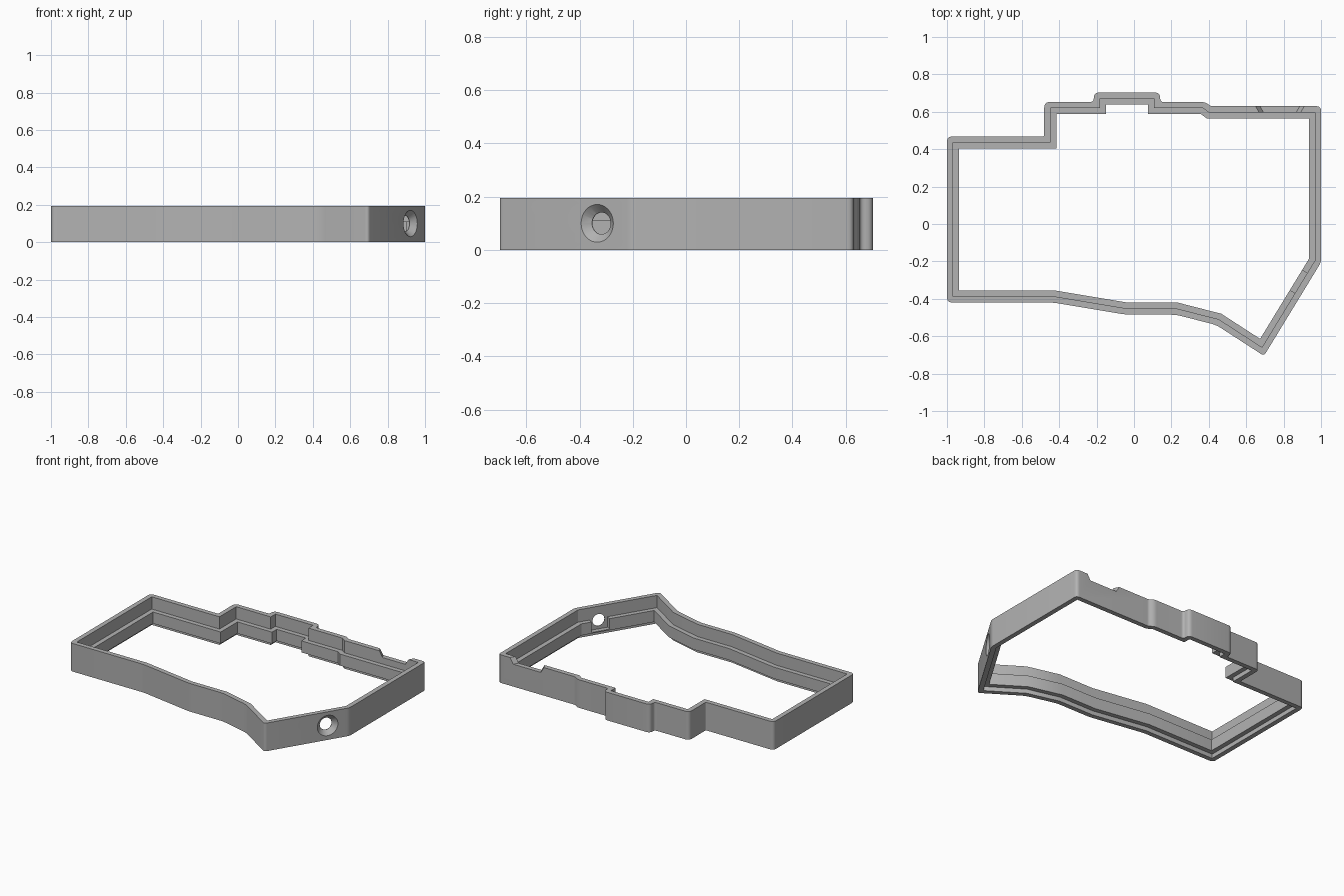
import bpy, bmesh, math
from mathutils import Vector, Matrix

if "Cube" in bpy.data.objects:
    bpy.data.objects.remove(bpy.data.objects["Cube"], do_unlink=True)

HEIGHT, WALL, LIP = 0.195, 0.033, 0.065

grey = bpy.data.materials.new("case grey")
grey.use_nodes = True
grey.diffuse_color = (0.45, 0.45, 0.45, 1)
grey.node_tree.nodes["Principled BSDF"].inputs["Base Color"].default_value = grey.diffuse_color

# Outline of the case, counter-clockwise: x, y, corner radius
OUTLINE = [(-1, -.42, .03), (-.43, -.42, .03), (-.04, -.485, .03), (.225, -.485, .03),
           (.44, -.54, .03), (.695, -.705, .02), (1, -.205, .02), (1, .63, .025),
           (.41, .63, .01), (.38, .652, .02), (.14, .652, .02), (.14, .703, .03),
           (-.215, .703, .03), (-.215, .652, .02), (-.48, .652, .03), (-.48, .468, .01),
           (-1, .468, .03)]
points = [Vector(p[:2]) for p in OUTLINE]


def offset(d):
    """Outline moved inward by d with mitred corners."""
    result = []
    for i, p in enumerate(points):
        a = (p - points[i - 1]).normalized()
        b = (points[(i + 1) % len(points)] - p).normalized()
        na, nb = Vector((-a.y, a.x)), Vector((-b.y, b.x))
        result.append(p + (na + nb) * d / (1 + na.dot(nb)))
    return result


def rounded():
    """Outline with each corner replaced by a short curve."""
    result = []
    for i, p in enumerate(points):
        r = OUTLINE[i][2]
        a = p + (points[i - 1] - p).normalized() * r
        b = p + (points[(i + 1) % len(points)] - p).normalized() * r
        for k in range(6):
            t = k / 5
            result.append(a * (1 - t) ** 2 + p * 2 * t * (1 - t) + b * t * t)
    return result


def finish(name, bm):
    bmesh.ops.recalc_face_normals(bm, faces=bm.faces)
    mesh = bpy.data.meshes.new(name)
    bm.to_mesh(mesh)
    bm.free()
    mesh.materials.append(grey)
    ob = bpy.data.objects.new(name, mesh)
    bpy.context.collection.objects.link(ob)
    return ob


def loft(name, lower, upper):
    """Solid between two matching rings of points."""
    bm = bmesh.new()
    a = [bm.verts.new(p) for p in lower]
    b = [bm.verts.new(p) for p in upper]
    bm.faces.new(a)
    bm.faces.new(b)
    for i in range(len(a)):
        bm.faces.new((a[i - 1], a[i], b[i], b[i - 1]))
    return finish(name, bm)


def prism(name, ring, z0, z1):
    return loft(name, [(p.x, p.y, z0) for p in ring], [(p.x, p.y, z1) for p in ring])


def cut(ob, cutter):
    cutter.hide_render = True
    mod = ob.modifiers.new("cut", "BOOLEAN")
    mod.operation, mod.solver, mod.object = "DIFFERENCE", "EXACT", cutter
    bpy.context.view_layer.objects.active = ob
    bpy.ops.object.modifier_apply(modifier=mod.name)
    bpy.data.objects.remove(cutter, do_unlink=True)


# Thin outer wall and the inner shelf
wall = prism("outer_wall", rounded(), 0, HEIGHT)
cut(wall, prism("wall_cutter", offset(WALL), -.1, .4))
shelf = prism("inner_shelf", offset(WALL - .001), .03, .11)
cut(shelf, prism("shelf_cutter", offset(LIP), -.1, .4))

# Countersunk cable hole in the slanted wall, with a gap in the shelf
edge = (points[6] - points[5]).normalized()
outward = Vector((edge.y, -edge.x, 0))
centre = Vector((.921, -.333, .1))
turn = outward.to_track_quat("Z", "Y").to_matrix().to_4x4()


def along(distance):
    return Matrix.Translation(centre + outward * distance) @ turn


def cone(r1, r2, start, end):
    bm = bmesh.new()
    bmesh.ops.create_cone(bm, cap_ends=True, segments=40, radius1=r1, radius2=r2,
                          depth=end - start, matrix=along((start + end) / 2))
    return finish("hole_cutter", bm)


cut(wall, cone(.041, .041, -.1, .05))
cut(wall, cone(.041, .071, -.029, .001))
bm = bmesh.new()
bmesh.ops.create_cube(bm, size=1, matrix=along(-.055) @ Matrix.Diagonal((.125, .125, .09, 1)))
bmesh.ops.rotate(bm, verts=bm.verts, cent=centre, matrix=Matrix.Identity(3))
cut(shelf, finish("gap_cutter", bm))


# Flared notch in the top of the back wall
def notch_ring(y, spread):
    shape = [(.69 - spread, HEIGHT - .04), (.87 + spread, HEIGHT - .04),
             (.90 + spread, HEIGHT + .01), (.66 - spread, HEIGHT + .01)]
    return [(x, y, z) for x, z in shape]


cut(wall, loft("notch_cutter", notch_ring(.58, -.012), notch_ring(.64, .022)))

for ob in (wall, shelf):
    bpy.ops.object.select_all(action="DESELECT")
    ob.select_set(True)
    bpy.context.view_layer.objects.active = ob
    bpy.ops.object.shade_smooth_by_angle(angle=math.radians(30))
